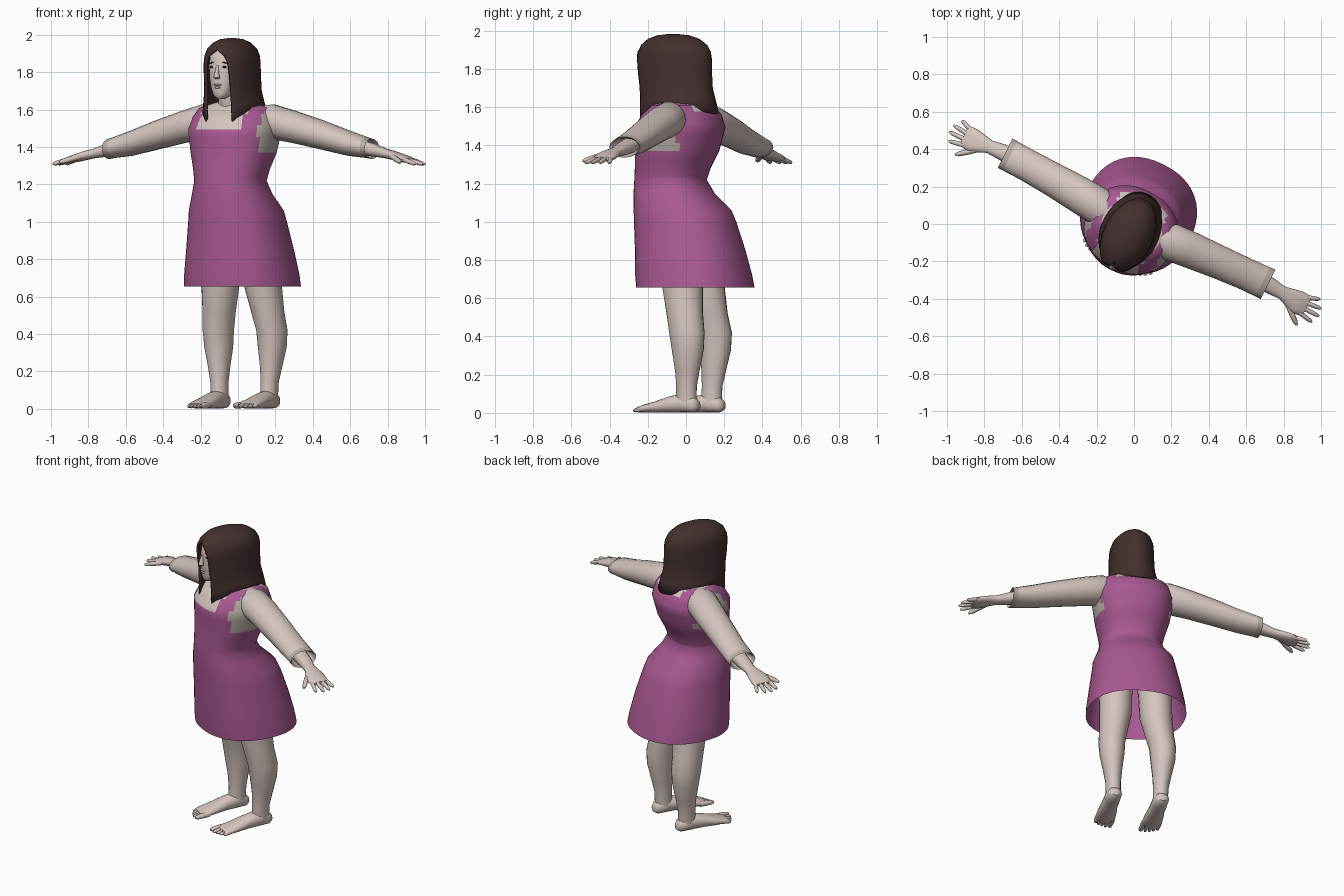
import bpy, bmesh, math
from mathutils import Vector, Matrix

TURN = Matrix.Rotation(math.radians(-26.5), 4, 'Z')   # whole figure is turned to its right


def material(name, rgb):
    m = bpy.data.materials.new(name)
    m.diffuse_color = (*rgb, 1)
    return m


SKIN = material("skin", (0.66, 0.56, 0.52))
DRESS = material("magenta_dress", (0.40, 0.10, 0.29))
HAIR = material("dark_brown_hair", (0.055, 0.03, 0.028))
CLOTH = material("grey_blouse", (0.47, 0.42, 0.38))
DARK = material("eye_dark", (0.03, 0.02, 0.02))


def finish(name, bm, mats, rule=None, angle=50):
    bmesh.ops.recalc_face_normals(bm, faces=bm.faces)
    me = bpy.data.meshes.new(name)
    bm.to_mesh(me)
    bm.free()
    for m in mats:
        me.materials.append(m)
    if rule:
        for p in me.polygons:
            p.material_index = rule(p.center)
    ob = bpy.data.objects.new(name, me)
    bpy.context.collection.objects.link(ob)
    ob.matrix_world = TURN
    bpy.ops.object.select_all(action='DESELECT')
    ob.select_set(True)
    bpy.context.view_layer.objects.active = ob
    bpy.ops.object.shade_smooth_by_angle(angle=math.radians(angle))
    return ob


def refine(rows, steps):
    """Insert evenly spaced rows between the given ones."""
    out = []
    for a, b in zip(rows, rows[1:]):
        for i in range(steps):
            t = i / steps
            out.append(tuple(p + (q - p) * t for p, q in zip(a, b)))
    return out + [rows[-1]]


def loft(name, rows, axis, mats, seg=16, power=2.0, caps=(True, True), rule=None, angle=50):
    """Rows are (x, y, z, r1, r2); rings lie across the given axis."""
    bm = bmesh.new()
    rings = []
    for x, y, z, r1, r2 in rows:
        ring = []
        for i in range(seg):
            t = 2 * math.pi * i / seg
            c, s = math.cos(t), math.sin(t)
            p = r1 * math.copysign(abs(c) ** (2 / power), c)
            q = r2 * math.copysign(abs(s) ** (2 / power), s)
            off = {'X': (0, p, q), 'Y': (p, 0, q), 'Z': (p, q, 0)}[axis]
            ring.append(bm.verts.new(Vector((x, y, z)) + Vector(off)))
        rings.append(ring)
    for a, b in zip(rings, rings[1:]):
        for i in range(seg):
            j = (i + 1) % seg
            bm.faces.new((a[i], a[j], b[j], b[i]))
    for ring, cap in zip((rings[0], rings[-1]), caps):
        if cap:
            bm.faces.new(ring)
    return finish(name, bm, mats, rule, angle)


def blob(name, at, size, mat, tilt=0):
    bm = bmesh.new()
    mtx = Matrix.Translation(at) @ Matrix.Rotation(tilt, 4, 'Y') @ Matrix.Diagonal((*size, 1))
    bmesh.ops.create_uvsphere(bm, u_segments=12, v_segments=8, radius=1, matrix=mtx)
    return finish(name, bm, [mat])


def digit(name, a, b, r):
    """Tapered finger or toe from a to b."""
    a, b = Vector(a), Vector(b)
    bm = bmesh.new()
    rot = (b - a).to_track_quat('Z', 'Y').to_matrix().to_4x4()
    rings = []
    for t, k in ((0, 1), (0.5, 1), (0.85, 0.85), (1, 0.4)):
        m = Matrix.Translation(a.lerp(b, t)) @ rot
        rings.append([bm.verts.new(m @ Vector((r * k * math.cos(i * math.pi / 4),
                                               r * k * math.sin(i * math.pi / 4), 0))) for i in range(8)])
    for p, q in zip(rings, rings[1:]):
        for i in range(8):
            bm.faces.new((p[i], p[(i + 1) % 8], q[(i + 1) % 8], q[i]))
    bm.faces.new(rings[0])
    bm.faces.new(rings[-1])
    return finish(name, bm, [SKIN])


# Dress and upper torso: one skin, coloured by neckline and armholes
def dress_rule(c):
    x = abs(c.x)
    if c.z < 1.37:
        return 0
    if x > 0.205 and -0.2 < c.y < 0.06:
        return 2
    if c.y > 0.04 and c.z < 1.58:
        return 0
    if c.z < 1.495 or (0.13 < x < 0.205 and c.z < 1.625):
        return 0
    return 1


skirt = [(0, 0.055, 0.655, 0.305, 0.30), (0, 0.045, 0.72, 0.30, 0.297), (0, 0.025, 0.85, 0.28, 0.282),
         (0, -0.005, 1.0, 0.255, 0.262), (0, -0.02, 1.06, 0.246, 0.25), (0, -0.07, 1.15, 0.21, 0.205),
         (0, -0.09, 1.22, 0.19, 0.183)]
bodice = refine([(0, -0.09, 1.22, 0.19, 0.183), (0, -0.078, 1.28, 0.202, 0.19),
                 (0, -0.052, 1.37, 0.228, 0.21), (0, -0.035, 1.495, 0.25, 0.226),
                 (0, -0.025, 1.56, 0.232, 0.195), (0, -0.02, 1.61, 0.205, 0.14),
                 (0, -0.05, 1.64, 0.09, 0.085)], 3)
loft("dress_and_torso", skirt + bodice[1:], 'Z', [DRESS, SKIN, CLOTH], 48, 2.25,
     (False, True), dress_rule)

# Neck and head
loft("neck", [(0, -0.07, 1.58, 0.075, 0.075), (0, -0.1, 1.66, 0.06, 0.065), (0, -0.11, 1.75, 0.06, 0.07)],
     'Z', [SKIN])
loft("head", refine([(0, -0.205, 1.658, 0.02, 0.025), (0, -0.19, 1.675, 0.042, 0.052),
                     (0, -0.17, 1.71, 0.062, 0.077), (0, -0.15, 1.77, 0.08, 0.1),
                     (0, -0.13, 1.84, 0.088, 0.118), (0, -0.12, 1.9, 0.085, 0.115),
                     (0, -0.1, 1.95, 0.055, 0.08)], 2), 'Z', [SKIN], 24, 2.2)
loft("nose", [(0, -0.247, 1.835, 0.007, 0.006), (0, -0.254, 1.795, 0.011, 0.016),
              (0, -0.253, 1.773, 0.018, 0.021), (0, -0.243, 1.763, 0.012, 0.012)], 'Z', [SKIN], 10)
blob("upper_lip", (0, -0.243, 1.733, ), (0.025, 0.012, 0.006), SKIN)
blob("lower_lip", (0, -0.241, 1.719), (0.021, 0.012, 0.007), SKIN)
for s, side in ((-1, "right"), (1, "left")):
    blob(side + "_eye", (s * 0.035, -0.237, 1.828), (0.014, 0.007, 0.006), DARK)
    blob(side + "_brow", (s * 0.037, -0.236, 1.851), (0.02, 0.007, 0.003), HAIR, s * 0.1)


# Long hair: a parted sheet open over the face
def hair_hem(t):
    t = min(t, 2 * math.pi - t)
    if t < 1.3:
        return 1.5 + 0.1 * max(0, t - 0.55) / 0.75
    return 1.6 - 0.035 * (t - 1.3) / 1.84


# level height (or share of the drop to the hem), centre y, half width, half depth, half opening
levels = [(1.983, -0.075, 0.015, 0.025, 0), (1.976, -0.075, 0.055, 0.09, 0),
          (1.957, -0.072, 0.09, 0.145, 0), (1.925, -0.07, 0.118, 0.185, 0.02),
          (1.89, -0.07, 0.13, 0.205, 0.38), (1.85, -0.07, 0.133, 0.212, 0.53),
          (1.78, -0.068, 0.135, 0.21, 0.57), (1.7, -0.06, 0.138, 0.206, 0.57),
          (0.5, -0.05, 0.15, 0.212, 0.55), (1.0, -0.038, 0.163, 0.215, 0.5)]
bm = bmesh.new()
grid, N = [], 40
for z, cy, a, b, gap in levels:
    row = []
    for i in range(N + 1):
        t = gap + (2 * math.pi - 2 * gap) * i / N
        h = z if z > 1.2 else 1.7 + (hair_hem(t) - 1.7) * z
        row.append(bm.verts.new((a * math.sin(t), cy - b * math.cos(t), h)))
    grid.append(row)
for p, q in zip(grid, grid[1:]):
    for i in range(N):
        bm.faces.new((p[i], p[i + 1], q[i + 1], q[i]))
bm.faces.new(grid[0][:N])
bmesh.ops.remove_doubles(bm, verts=bm.verts, dist=0.0005)
hair = finish("long_hair", bm, [HAIR], angle=60)
thick = hair.modifiers.new("thickness", 'SOLIDIFY')
thick.thickness, thick.offset = 0.012, -1

# Limbs, mirrored left and right
for s, side in ((-1, "right"), (1, "left")):
    def rows(data):
        return [(s * x, y, z, a, b) for x, y, z, a, b in data]

    # Sleeve with an open cuff
    loft(side + "_sleeve", rows([(0.13, -0.01, 1.54, 0.075, 0.075), (0.21, 0, 1.535, 0.102, 0.094),
                                 (0.33, 0.01, 1.508, 0.098, 0.088), (0.5, 0.02, 1.463, 0.09, 0.079),
                                 (0.65, 0.027, 1.42, 0.086, 0.068), (0.755, 0.03, 1.397, 0.087, 0.056),
                                 (0.785, 0.031, 1.39, 0.088, 0.054), (0.765, 0.031, 1.393, 0.075, 0.044),
                                 (0.71, 0.03, 1.405, 0.05, 0.04)]), 'X', [SKIN, CLOTH], 18, 2.0,
         rule=lambda c: 1 if abs(c.x) > 0.755 else 0)
    # Forearm and palm
    loft(side + "_hand", rows([(0.68, 0.03, 1.41, 0.05, 0.045), (0.8, 0.03, 1.383, 0.044, 0.035),
                               (0.875, 0.025, 1.365, 0.036, 0.026), (0.92, 0.02, 1.355, 0.05, 0.025),
                               (0.97, 0.015, 1.342, 0.064, 0.022), (1.01, 0.018, 1.332, 0.06, 0.017),
                               (1.025, 0.018, 1.33, 0.05, 0.01)]), 'X', [SKIN], 14, 2.3)
    # Fingers and thumb
    for k, (y0, y1, tip) in enumerate(((-0.028, -0.045, 1.085), (0.002, 0, 1.105),
                                       (0.032, 0.042, 1.098), (0.06, 0.084, 1.07))):
        digit(f"{side}_finger_{k + 1}", (s * 1.0, y0, 1.334), (s * tip, y1, 1.308), 0.0125)
    digit(side + "_thumb", (s * 0.93, -0.02, 1.35), (s * 1.02, -0.095, 1.318), 0.015)

    # Leg
    loft(side + "_leg", rows([(0.12, 0.02, 0.95, 0.105, 0.12), (0.128, 0.045, 0.65, 0.1, 0.108),
                              (0.145, 0.065, 0.52, 0.088, 0.098), (0.16, 0.085, 0.42, 0.082, 0.096),
                              (0.16, 0.09, 0.33, 0.076, 0.086), (0.155, 0.085, 0.22, 0.058, 0.066),
                              (0.15, 0.078, 0.14, 0.047, 0.056), (0.148, 0.075, 0.05, 0.046, 0.056)]),
         'Z', [SKIN], 18)
    # Foot
    loft(side + "_foot", rows([(0.148, 0.147, 0.038, 0.022, 0.022), (0.148, 0.125, 0.043, 0.042, 0.04),
                               (0.148, 0.06, 0.052, 0.048, 0.05), (0.148, -0.02, 0.044, 0.05, 0.043),
                               (0.147, -0.1, 0.031, 0.06, 0.03), (0.146, -0.17, 0.022, 0.064, 0.02),
                               (0.146, -0.195, 0.018, 0.056, 0.012)]), 'Y', [SKIN], 16, 2.2)
    # Toes, big toe on the inside
    for k, (x, tip, r) in enumerate(((0.098, -0.245, 0.017), (0.126, -0.242, 0.013), (0.15, -0.233, 0.012),
                                     (0.173, -0.222, 0.012), (0.195, -0.205, 0.012))):
        digit(f"{side}_toe_{k + 1}", (s * x, -0.15, 0.021), (s * x, tip, r), r)
